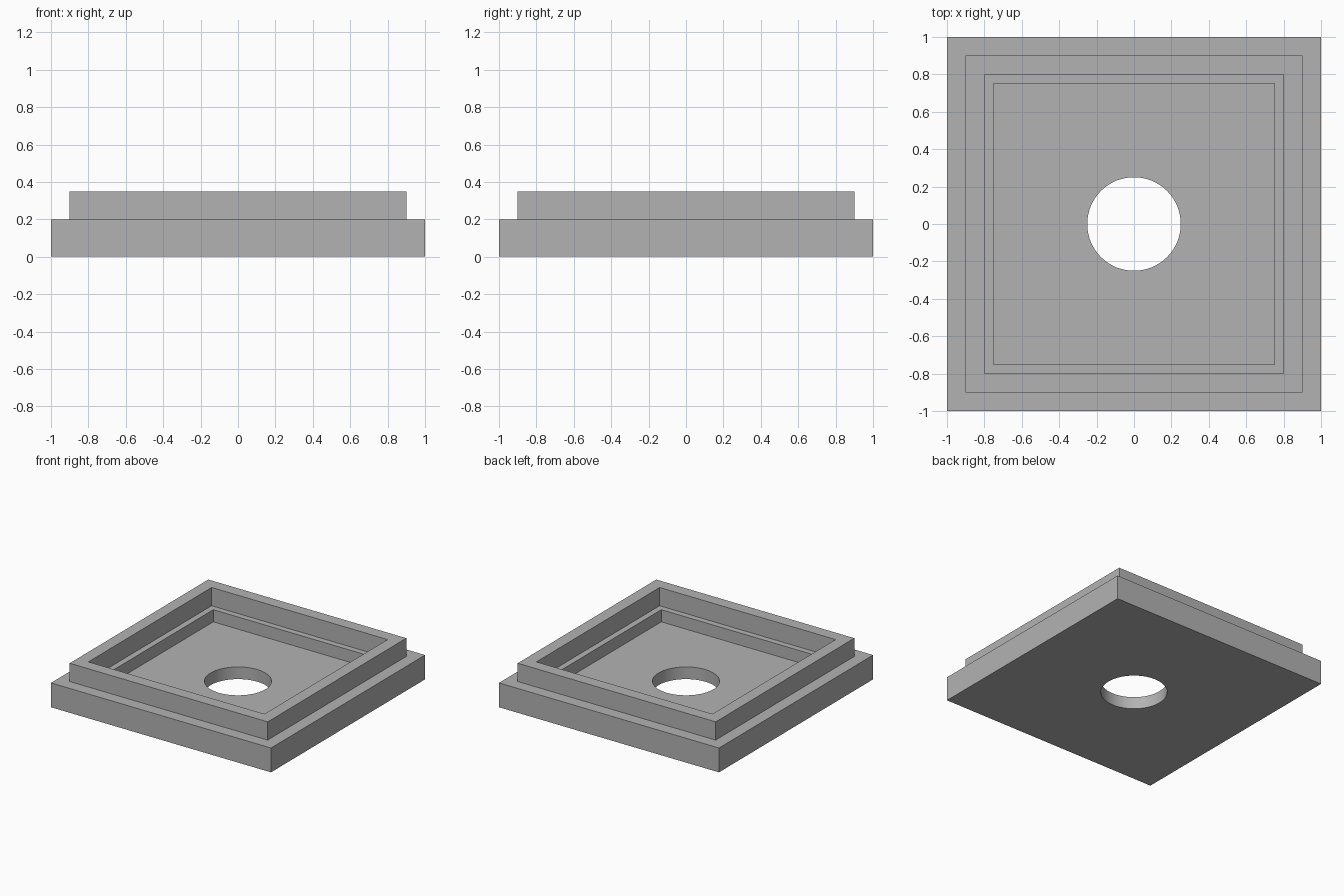
import bpy, bmesh, math

cube = bpy.data.objects.get("Cube")
if cube:
    bpy.data.objects.remove(cube, do_unlink=True)

SEGMENTS = 64
HOLE_RADIUS = 0.25
FLOOR_Z = 0.1
# Half width and height of each square step, from the underside over the rim to the floor
STEPS = [(1, 0), (1, 0.2), (0.9, 0.2), (0.9, 0.35), (0.8, 0.35),
         (0.8, 0.2), (0.75, 0.2), (0.75, FLOOR_Z)]

grey = bpy.data.materials.new("grey")
grey.use_nodes = True
colour = (0.45, 0.45, 0.45, 1)
grey.diffuse_color = colour
grey.node_tree.nodes["Principled BSDF"].inputs["Base Color"].default_value = colour

bm = bmesh.new()


def ring(radius, z, count):
    """Closed loop of points, the first one on the diagonal."""
    angles = [math.pi / 4 + math.tau * i / count for i in range(count)]
    return [bm.verts.new((radius * math.cos(a), radius * math.sin(a), z)) for a in angles]


def wall(lower, upper):
    n = len(lower)
    for i in range(n):
        j = (i + 1) % n
        bm.faces.new((lower[i], lower[j], upper[j], upper[i]))


def plate(square, circle):
    """Flat square with a round opening, split along its diagonals."""
    quarter = SEGMENTS // 4
    for k in range(4):
        arc = [circle[(k * quarter + i) % SEGMENTS] for i in range(quarter + 1)]
        bm.faces.new([square[k], square[(k + 1) % 4]] + arc[::-1])


# Stepped outside, raised rim, inner ledge and recess
squares = [ring(half * math.sqrt(2), z, 4) for half, z in STEPS]
for lower, upper in zip(squares, squares[1:]):
    wall(lower, upper)

# Floor, underside and round hole
hole_top = ring(HOLE_RADIUS, FLOOR_Z, SEGMENTS)
hole_bottom = ring(HOLE_RADIUS, 0, SEGMENTS)
plate(squares[-1], hole_top)
plate(squares[0], hole_bottom)
wall(hole_bottom, hole_top)
bmesh.ops.recalc_face_normals(bm, faces=bm.faces)

mesh = bpy.data.meshes.new("stepped_base_plate")
bm.to_mesh(mesh)
bm.free()
mesh.materials.append(grey)
base = bpy.data.objects.new("stepped_base_plate", mesh)
bpy.context.collection.objects.link(base)

bpy.ops.object.select_all(action="DESELECT")
base.select_set(True)
bpy.context.view_layer.objects.active = base
bpy.ops.object.shade_smooth_by_angle(angle=math.radians(30))
